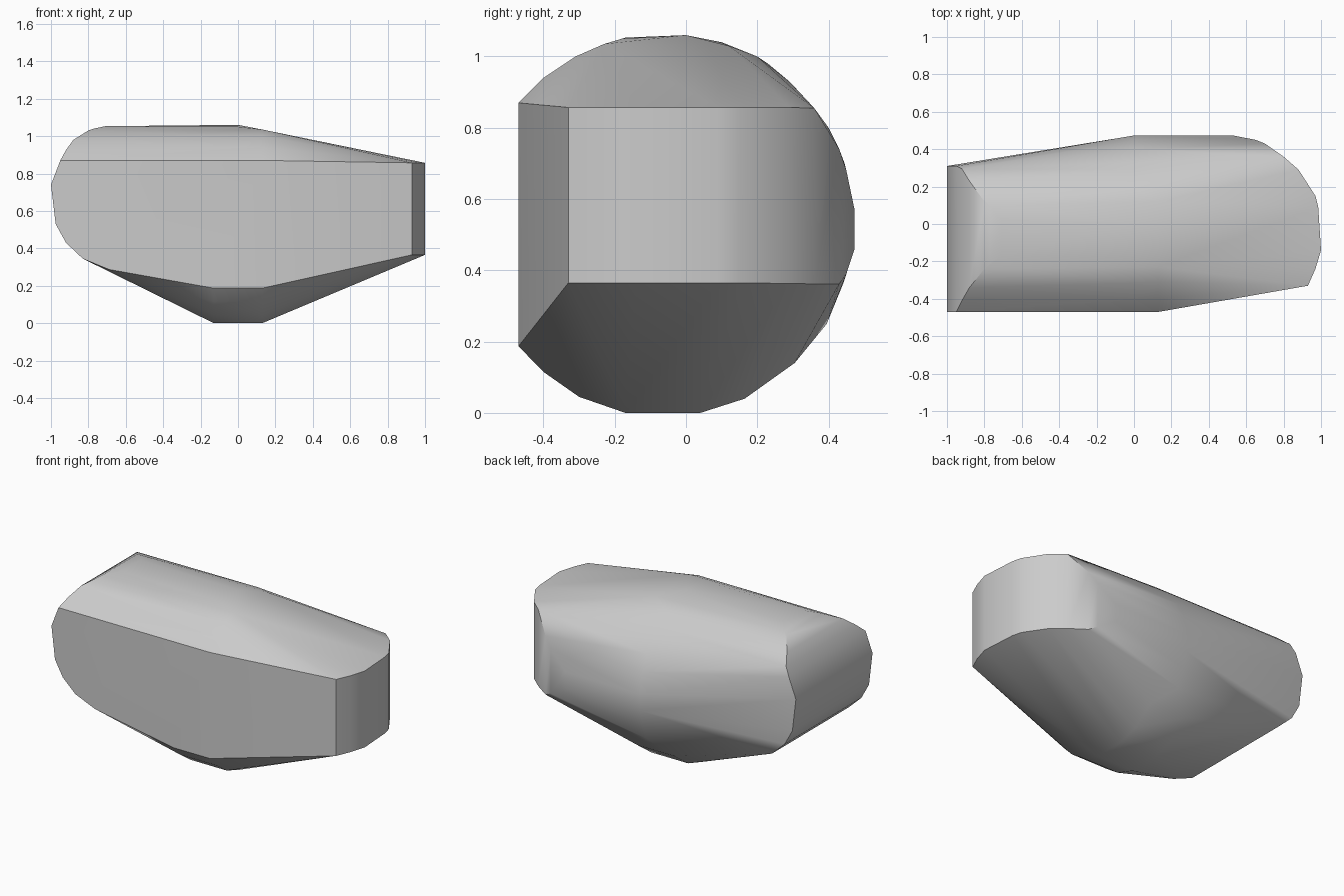
import bpy, bmesh, math

if "Cube" in bpy.data.objects:
    bpy.data.objects.remove(bpy.data.objects["Cube"], do_unlink=True)

mat = bpy.data.materials.new("stone grey")
mat.use_nodes = True
GREY = (0.6, 0.6, 0.6, 1)
mat.diffuse_color = GREY
mat.node_tree.nodes["Principled BSDF"].inputs["Base Color"].default_value = GREY

points = []

# Middle section: round outline (y, z), cut flat at the front
SECTION = [(-.17, 0), (.04, 0), (.165, .04), (.305, .14), (.395, .25), (.44, .36),
           (.47, .46), (.473, .57), (.445, .70), (.40, .80), (.355, .86), (.29, .93),
           (.20, 1.0), (.12, 1.03), (0, 1.06), (-.18, 1.05), (-.23, 1.035),
           (-.31, 1.0), (-.40, .94), (-.47, .87), (-.47, .187), (-.40, .115), (-.30, .045)]
for y, z in SECTION:
    if z < .2:
        xs = (-.13, .13)          # flat base band
    elif y < -.2 or 1.02 < z < 1.05:
        xs = (0, .13)
    else:
        xs = (0,)
    points += [(x, y, z) for x in xs]

# Right-hand end (-x): arc in x and z, swept along y (x, z, y from, y to)
ROUND_SIDE = [(-.71, 1.053, -.17, .02), (-.77, 1.04, -.21, .10), (-.80, 1.03, -.24, .12),
              (-.88, .98, -.34, .23), (-.92, .925, -.41, .295), (-.95, .87, -.47, .31),
              (-1, .74, -.47, .31), (-.975, .53, -.47, .31), (-.92, .43, -.47, .31),
              (-.83, .345, -.47, .31), (-.69, .287, -.47, -.40)]
for x, z, y0, y1 in ROUND_SIDE:
    points += [(x, y0, z), (x, y1, z)]

# Left-hand end (+x): arc in x and y, swept upwards (x, y, z from, z to)
UPRIGHT_SIDE = [(.93, -.33, .365, .857), (.97, -.24, .365, .857), (1, -.14, .365, .857),
                (.985, .09, .365, .857), (.97, .15, .365, .857), (.88, .29, .363, .857),
                (.80, .36, .362, .855), (.70, .43, .362, .74), (.65, .45, .39, .68),
                (.53, .473, .46, .57)]
for x, y, z0, z1 in UPRIGHT_SIDE:
    points += [(x, y, z0), (x, y, z1)]

# Wrap all three outlines in one convex skin
bm = bmesh.new()
for p in points:
    bm.verts.new(p)
hull = bmesh.ops.convex_hull(bm, input=bm.verts[:])
spare = {v for v in hull["geom_interior"] + hull["geom_unused"]
         if isinstance(v, bmesh.types.BMVert)}
bmesh.ops.delete(bm, geom=list(spare), context="VERTS")
bmesh.ops.dissolve_limit(bm, angle_limit=math.radians(1.5),
                         verts=bm.verts[:], edges=bm.edges[:])
bmesh.ops.recalc_face_normals(bm, faces=bm.faces[:])

mesh = bpy.data.meshes.new("rounded_stone")
bm.to_mesh(mesh)
bm.free()
mesh.materials.append(mat)
stone = bpy.data.objects.new("rounded_stone", mesh)
bpy.context.collection.objects.link(stone)

# Smooth the curves, keep the cut edges crisp
bpy.ops.object.select_all(action="DESELECT")
stone.select_set(True)
bpy.context.view_layer.objects.active = stone
bpy.ops.object.shade_smooth_by_angle(angle=math.radians(30))
